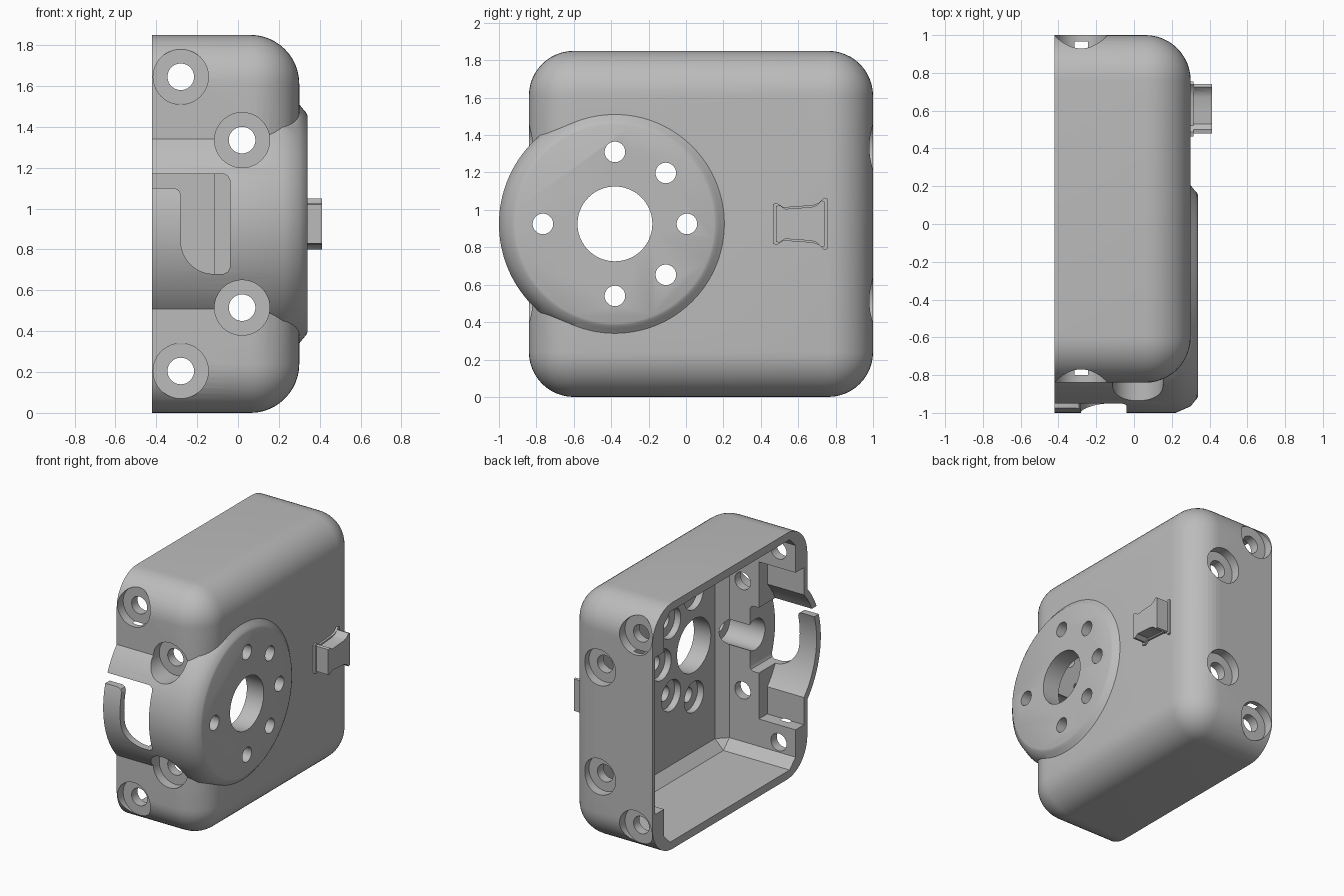
import bpy, bmesh, math
from mathutils import Matrix, Vector

if "Cube" in bpy.data.objects:
    bpy.data.objects.remove(bpy.data.objects["Cube"], do_unlink=True)

grey = bpy.data.materials.new("light_grey")
grey.use_nodes = True
grey.diffuse_color = (0.5, 0.5, 0.5, 1)
grey.node_tree.nodes["Principled BSDF"].inputs["Base Color"].default_value = (0.5, 0.5, 0.5, 1)

MID = 0.925          # height of the symmetry plane
HUB_Y = -0.38        # hub axis
LEDGE = -0.115       # depth where the side walls become thick


def finish(name, bm):
    bmesh.ops.recalc_face_normals(bm, faces=bm.faces)
    mesh = bpy.data.meshes.new(name)
    bm.to_mesh(mesh)
    bm.free()
    obj = bpy.data.objects.new(name, mesh)
    bpy.context.collection.objects.link(obj)
    mesh.materials.append(grey)
    return obj


def box(name, lo, hi, radius=0, segments=1, pick=lambda a, b: True):
    lo, hi = Vector(lo), Vector(hi)
    bm = bmesh.new()
    bmesh.ops.create_cube(bm, size=1)
    for v in bm.verts:
        v.co = [(lo[i] + hi[i]) / 2 + v.co[i] * (hi[i] - lo[i]) for i in range(3)]
    if radius:
        edges = [e for e in bm.edges if pick(e.verts[0].co, e.verts[1].co)]
        bmesh.ops.bevel(bm, geom=edges, offset=radius, segments=segments,
                        profile=0.5, affect='EDGES')
    return finish(name, bm)


def not_open_side(a, b):
    return max(a.x, b.x) > 0


def turned(name, profile, y, z, sides=64):
    """Solid of revolution about an x-directed axis; profile is (x, radius)."""
    bm = bmesh.new()
    rings = []
    for x, r in profile:
        rings.append([bm.verts.new((x, y + r * math.cos(t * math.tau / sides),
                                    z + r * math.sin(t * math.tau / sides)))
                      for t in range(sides)])
    for a, b in zip(rings, rings[1:]):
        for i in range(sides):
            j = (i + 1) % sides
            bm.faces.new((a[i], a[j], b[j], b[i]))
    bm.faces.new(rings[0])
    bm.faces.new(rings[-1])
    return finish(name, bm)


def y_cylinder(name, x, z, radius, y0, y1):
    bm = bmesh.new()
    place = Matrix.Translation((x, (y0 + y1) / 2, z)) @ Matrix.Rotation(math.pi / 2, 4, 'X')
    bmesh.ops.create_cone(bm, cap_ends=True, segments=48, radius1=radius,
                          radius2=radius, depth=abs(y1 - y0), matrix=place)
    return finish(name, bm)


def prism(name, points, offset):
    bm = bmesh.new()
    face = bm.faces.new([bm.verts.new(p) for p in points])
    moved = bmesh.ops.extrude_face_region(bm, geom=[face])["geom"]
    bmesh.ops.translate(bm, vec=offset, verts=[g for g in moved if isinstance(g, bmesh.types.BMVert)])
    return finish(name, bm)


def combine(target, tool, operation):
    mod = target.modifiers.new("combine", 'BOOLEAN')
    mod.object, mod.operation, mod.solver = tool, operation, 'EXACT'
    bpy.ops.object.select_all(action='DESELECT')
    bpy.context.view_layer.objects.active = target
    target.select_set(True)
    bpy.ops.object.modifier_apply(modifier=mod.name)
    bpy.data.objects.remove(tool, do_unlink=True)


def cut(tool):
    combine(housing, tool, 'DIFFERENCE')


# Rounded shell with the round hub bulging past the front wall
housing = box("housing", (-0.42, -0.84, 0), (0.30, 1, 1.85), 0.24, 12, not_open_side)
hub = turned("hub", [(-0.42, 0.62), (0.22, 0.62), (0.30, 0.585), (0.32, 0.56),
                     (0.333, 0.545), (0.34, 0.53)], HUB_Y, MID, 128)
combine(housing, hub, 'UNION')

# Main cavity, then the shallow wider step near the open side
cut(box("cavity", (-0.5, -0.70, 0.06), (0.20, 0.86, 1.79), 0.07, 1, not_open_side))
cut(box("wide_step", (-0.5, -0.80, 0.335), (LEDGE, 0.965, 1.515)))
cut(turned("hub_step", [(-0.5, 0.57), (LEDGE, 0.57)], HUB_Y, MID, 128))

# Screw holes with counterbores in the front and back walls
for dx, dz in ((-0.28, 0.72), (0.02, 0.41)):
    for side in (-1, 1):
        z = MID + side * dz
        cut(y_cylinder("screw_hole", dx, z, 0.065, -1.2, 1.2))
        cut(y_cylinder("front_counterbore", dx, z, 0.135, -1.2, -0.77))
        cut(y_cylinder("back_counterbore", dx, z, 0.135, 0.93, 1.2))

# Hub bore and its ring of mounting holes, recessed from the inside
cut(turned("hub_bore", [(-0.5, 0.2), (0.5, 0.2)], HUB_Y, MID))
for degrees in (0, 45, 90, 180, 270, 315):
    a = math.radians(degrees)
    y, z = HUB_Y + 0.385 * math.cos(a), MID + 0.385 * math.sin(a)
    cut(turned("mount_hole", [(-0.5, 0.115), (0.25, 0.115), (0.255, 0.055), (0.5, 0.055)], y, z, 40))

# Hooked cable slot in the front of the hub
slot = [(-0.5, 1.17), (-0.07, 1.17), (-0.05, 1.16), (-0.04, 1.14),
        (-0.04, 0.71), (-0.05, 0.69), (-0.07, 0.68)]
for i in range(13):
    a = math.radians(270 - 90 * i / 12)
    slot.append((-0.12 + 0.16 * math.cos(a), 0.84 + 0.16 * math.sin(a)))
slot += [(-0.28, 1.07), (-0.29, 1.09), (-0.31, 1.10), (-0.5, 1.10)]
cut(prism("cable_slot", [(x, -1.2, z) for x, z in slot], (0, 0.56, 0)))

# Waisted cleat on the outer face, with a flared foot
half = [(0.48, 0.095), (0.50, 0.10), (0.53, 0.08), (0.60, 0.085), (0.67, 0.09),
        (0.70, 0.10), (0.725, 0.125), (0.74, 0.12)]
outline = [(y, h) for y, h in half] + [(y, -h) for y, h in reversed(half)]
cleat = prism("cleat", [(0.28, y, MID + h) for y, h in outline], (0.132, 0, 0))
foot = prism("cleat_foot", [(0.29, 0.61 + (y - 0.61) * 1.12, MID + h * 1.12)
                            for y, h in outline], (0.025, 0, 0))
combine(cleat, foot, 'UNION')

for obj in (housing, cleat):
    bpy.ops.object.select_all(action='DESELECT')
    bpy.context.view_layer.objects.active = obj
    obj.select_set(True)
    bpy.ops.object.shade_smooth_by_angle(angle=math.radians(32))
